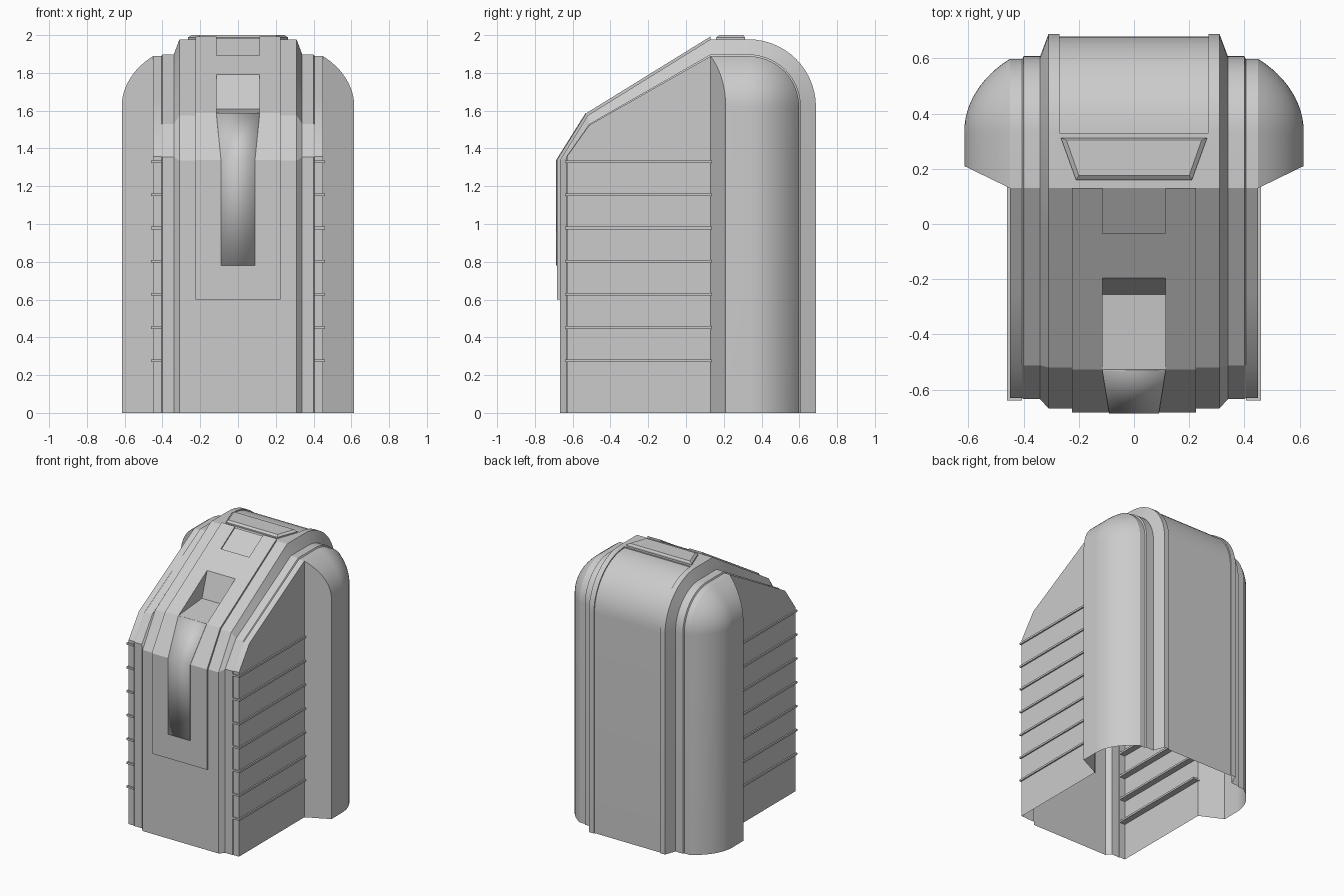
import bpy, bmesh
from math import sin, cos, pi, radians

cube = bpy.data.objects.get("Cube")
if cube:
    bpy.data.objects.remove(cube, do_unlink=True)

grey = bpy.data.materials.new("plain_grey")
grey.use_nodes = True
grey.diffuse_color = (0.6, 0.6, 0.6, 1)
grey.node_tree.nodes["Principled BSDF"].inputs["Base Color"].default_value = (0.6, 0.6, 0.6, 1)

AXIS_Y, AXIS_Z = 0.33, 1.62   # centre of the rounded rear shoulder
RIDGE_Y = 0.13                # where the front slope meets the flat top
SEGS = 14


def finish(name, bm):
    bmesh.ops.remove_doubles(bm, verts=bm.verts, dist=1e-5)
    bmesh.ops.recalc_face_normals(bm, faces=bm.faces)
    mesh = bpy.data.meshes.new(name)
    bm.to_mesh(mesh)
    bm.free()
    mesh.materials.append(grey)
    ob = bpy.data.objects.new(name, mesh)
    bpy.context.collection.objects.link(ob)
    bpy.ops.object.select_all(action='DESELECT')
    ob.select_set(True)
    bpy.context.view_layer.objects.active = ob
    bpy.ops.object.shade_smooth_by_angle(angle=radians(25))
    return ob


def loft(bm, sections):
    """Skin a list of (x, [(y, z), ...]) sections."""
    rows = [[bm.verts.new((x, y, z)) for y, z in pts] for x, pts in sections]
    for a, b in zip(rows, rows[1:]):
        for i in range(len(a) - 1):
            corners = (a[i], a[i + 1], b[i + 1], b[i])
            unique = []
            for v in corners:
                if all((v.co - u.co).length > 1e-6 for u in unique):
                    unique.append(v)
            if len(unique) > 2:
                bm.faces.new(unique)
    return rows


def shoulder(r):
    """Quarter round over the back, then straight down."""
    arc = [(AXIS_Y + r * sin(pi / 2 * i / SEGS), AXIS_Z + r * cos(pi / 2 * i / SEGS))
           for i in range(SEGS + 1)]
    return arc + [(AXIS_Y + r, 0)]


def profile(t=0, panel=0, pocket=False, notch=0, recess=0):
    """Side outline: t steps inwards, panel raises the front."""
    r = 0.358 - 0.08 * t
    front = -0.668 + 0.033 * t
    top = AXIS_Z + r
    knee = (front - panel, 1.335 + 0.02 * t + panel * 0.3)
    bend = (-0.52 + 0.008 * t - panel * 0.5, 1.575 - 0.045 * t + panel * 0.8)
    crest = (RIDGE_Y, top + panel)

    def slope(y):
        k = (y - bend[0]) / (crest[0] - bend[0])
        return (y, bend[1] + k * (crest[1] - bend[1]))

    floor = (-0.255, 1.61) if pocket else slope(-0.255)
    ledge = slope(-0.035)
    return [(front, 0), (front, 0.6), (front - panel, 0.6), knee, bend,
            floor, slope(-0.195), ledge, (ledge[0], ledge[1] - notch),
            (crest[0], crest[1] - notch), (RIDGE_Y, top), (AXIS_Y, top)] + shoulder(r - recess)


# Body shell: stepped ribs of the outline, raised front panel, pocket, rear inset
half = [(0.115, profile(panel=0.015, pocket=True, notch=0.01, recess=0.008)),
        (0.115, profile(panel=0.015, recess=0.008)),
        (0.225, profile(panel=0.015, recess=0.008)),
        (0.225, profile(recess=0.008)),
        (0.27, profile(recess=0.008)),
        (0.27, profile()),
        (0.31, profile()),
        (0.34, profile(1)),
        (0.40, profile(1)),
        (0.405, profile(1.12)),
        (0.45, profile(1.12))]
bm = bmesh.new()
rows = loft(bm, [(-x, p) for x, p in reversed(half)] + half)
for row in (rows[0], rows[-1]):      # flat side walls ahead of the pods
    corner = bm.verts.new((row[0].co.x, RIDGE_Y, 0))
    bm.faces.new(row[:8] + [row[10], corner])
finish("body_shell", bm)

# Rounded rear side pods
STEPS, SWEEP = 12, radians(50)
R0 = 0.358 - 0.08 * 1.12
for side, label in ((1, "left"), (-1, "right")):
    sections = []
    for i in range(STEPS + 1):
        a = SWEEP * (1 - i / STEPS)
        x = 0.615 - 0.165 * (1 - cos(a)) / (1 - cos(SWEEP))
        r = 0.004 + (R0 - 0.004) * sin(a) / sin(SWEEP)
        y = RIDGE_Y + 0.08 * (x - 0.45) / 0.165
        sections.append((side * x, [(y, 0), (y, AXIS_Z + r)] + shoulder(r)))
    bm = bmesh.new()
    rows = loft(bm, sections)
    bm.faces.new(rows[-1])
    finish(label + "_rear_pod", bm)

    # Thin horizontal slats on the side wall
    bm = bmesh.new()
    for i in range(7):
        slat = bmesh.ops.create_cube(bm, size=1)["verts"]
        bmesh.ops.scale(bm, vec=(0.055, 0.777, 0.014), verts=slat)
        bmesh.ops.translate(bm, vec=(side * 0.4325, -0.2515, 0.276 + 0.1757 * i), verts=slat)
    finish(label + "_side_slats", bm)

# Bevelled trapezoid hatch on the flat top
bm = bmesh.new()
outline = [(-0.21, 0.16), (0.21, 0.16), (0.265, 0.312), (-0.265, 0.312)]
inner = [(-0.2, 0.176), (0.2, 0.176), (0.245, 0.304), (-0.245, 0.304)]
low = [bm.verts.new((x, y, 1.972)) for x, y in outline]
mid = [bm.verts.new((x, y, 1.988)) for x, y in outline]
high = [bm.verts.new((x, y, 2.0)) for x, y in inner]
for a, b in ((low, mid), (mid, high)):
    for i in range(4):
        j = (i + 1) % 4
        bm.faces.new((a[i], a[j], b[j], b[i]))
bm.faces.new(high)
finish("top_hatch", bm)

# Shallow tongue running down from the pocket
bm = bmesh.new()
path = profile(panel=0.015)
knee, bend = path[3], path[4]
line = [(0.09, knee[0], 0.78), (0.09, *knee), (0.115, *bend)]
pairs = [[bm.verts.new((s * x, y - 0.002, z)) for s in (-1, 1)] for x, y, z in line]
for a, b in zip(pairs, pairs[1:]):
    bm.faces.new((a[0], a[1], b[1], b[0]))
tongue = finish("front_tongue", bm)
thick = tongue.modifiers.new("thickness", 'SOLIDIFY')
thick.thickness = 0.004
thick.offset = 0
